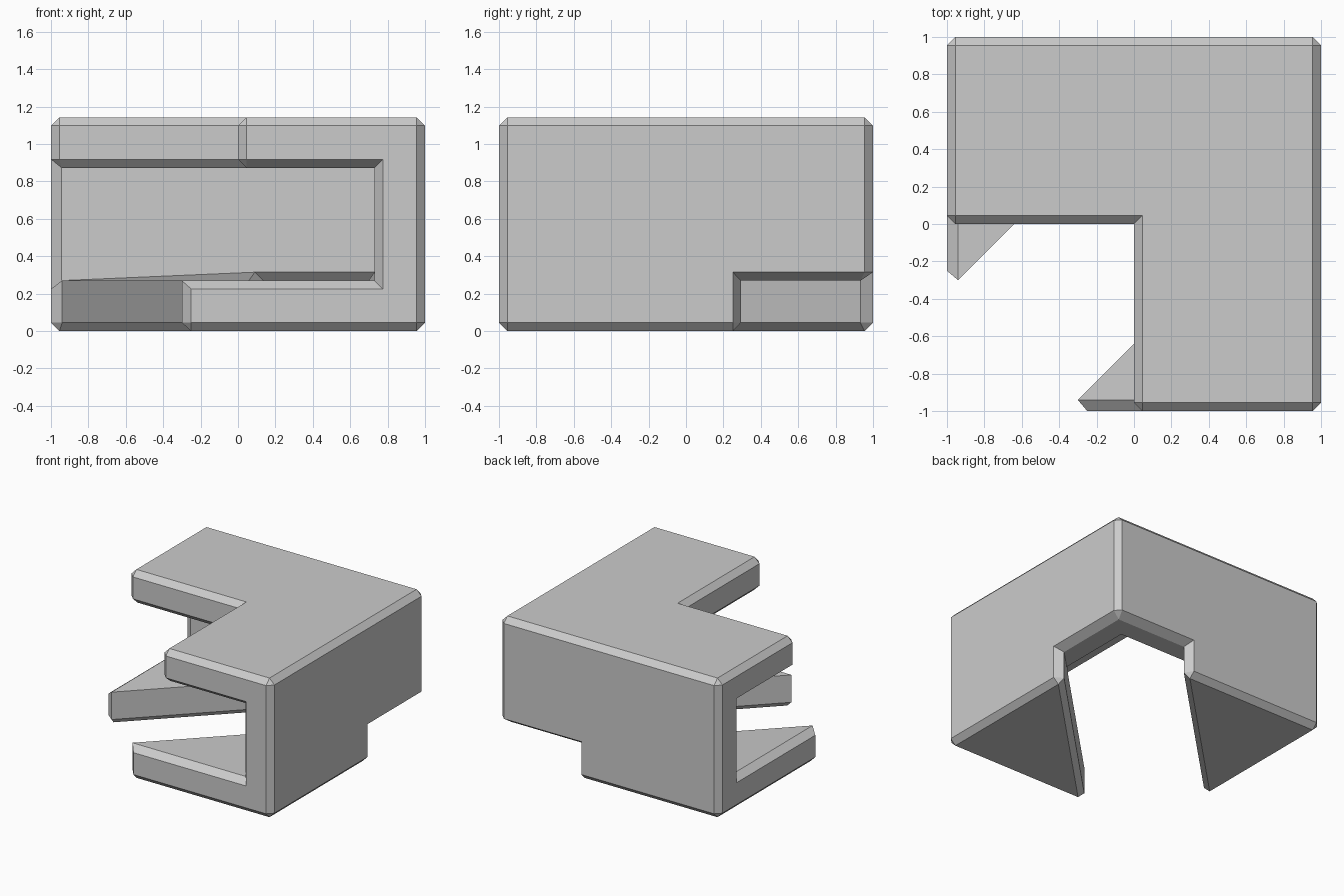
import bpy, bmesh

if "Cube" in bpy.data.objects:
    bpy.data.objects.remove(bpy.data.objects["Cube"], do_unlink=True)

HEIGHT = 1.143      # overall height
WALL = 0.27         # thickness of walls, roof and floor
BAND = 0.64         # half width of the diagonal floor gap, along an axis
BEVEL = 0.045       # ordinary chamfer
TIP_BEVEL = 0.11    # wider chamfer on the sharp floor tips
INNER = 1 - WALL

grey = bpy.data.materials.new("light_grey")
grey.use_nodes = True
colour = (0.6, 0.6, 0.6, 1)
grey.diffuse_color = colour
grey.node_tree.nodes["Principled BSDF"].inputs["Base Color"].default_value = colour


def prism(name, outline, z0, z1):
    """Upright prism from a counter-clockwise outline."""
    bm = bmesh.new()
    base = bm.faces.new([bm.verts.new((x, y, z0)) for x, y in outline])
    top = bmesh.ops.extrude_face_region(bm, geom=[base])["geom"]
    for v in top:
        if isinstance(v, bmesh.types.BMVert):
            v.co.z = z1
    bmesh.ops.recalc_face_normals(bm, faces=bm.faces)
    mesh = bpy.data.meshes.new(name)
    bm.to_mesh(mesh)
    bm.free()
    obj = bpy.data.objects.new(name, mesh)
    bpy.context.collection.objects.link(obj)
    return obj


def square(a, b):
    return [(a, a), (b, a), (b, b), (a, b)]


# Solid block, then the room, the roof corner and the diagonal floor gap
shell = prism("corner_shell", square(-1, 1), 0, HEIGHT)
shell.data.materials.append(grey)
cutters = [
    prism("room_cutter", square(-2, INNER), WALL, HEIGHT - WALL),
    prism("roof_cutter", square(-2, 0), HEIGHT / 2, 2),
    prism("floor_gap_cutter",
          [(-2, -2 - BAND), (2, 2 - BAND), (2, 2 + BAND), (-2, -2 + BAND)], -1, WALL),
]
for cutter in cutters:
    mod = shell.modifiers.new(cutter.name, 'BOOLEAN')
    mod.operation = 'DIFFERENCE'
    mod.solver = 'EXACT'
    mod.object = cutter

depsgraph = bpy.context.evaluated_depsgraph_get()
cut_mesh = bpy.data.meshes.new_from_object(shell.evaluated_get(depsgraph))
shell.modifiers.clear()
shell.data = cut_mesh
for cutter in cutters:
    bpy.data.objects.remove(cutter, do_unlink=True)

# Clean the faces and mark the outward edges for chamfering
bm = bmesh.new()
bm.from_mesh(cut_mesh)
bmesh.ops.remove_doubles(bm, verts=bm.verts, dist=0.0005)
bmesh.ops.dissolve_limit(bm, angle_limit=0.02, verts=bm.verts, edges=bm.edges)
bmesh.ops.recalc_face_normals(bm, faces=bm.faces)
weight = bm.edges.layers.float.new("bevel_weight_edge")
for edge in bm.edges:
    if len(edge.link_faces) != 2 or edge.calc_face_angle_signed() < 0.1:
        continue
    a, b = (v.co for v in edge.verts)
    d = b - a
    diagonal = abs(d.x) > 0.01 and abs(d.y) > 0.01
    if diagonal and min(a.z, b.z) > 0.1:
        continue                                    # floor gap keeps a crisp top edge
    sharp_tip = edge.calc_face_angle() > 2          # thin floor corners
    edge[weight] = 1.0 if sharp_tip else BEVEL / TIP_BEVEL
bm.to_mesh(cut_mesh)
bm.free()

chamfer = shell.modifiers.new("chamfer", 'BEVEL')
chamfer.limit_method = 'WEIGHT'
chamfer.width = TIP_BEVEL
chamfer.segments = 1
chamfer.use_clamp_overlap = False
